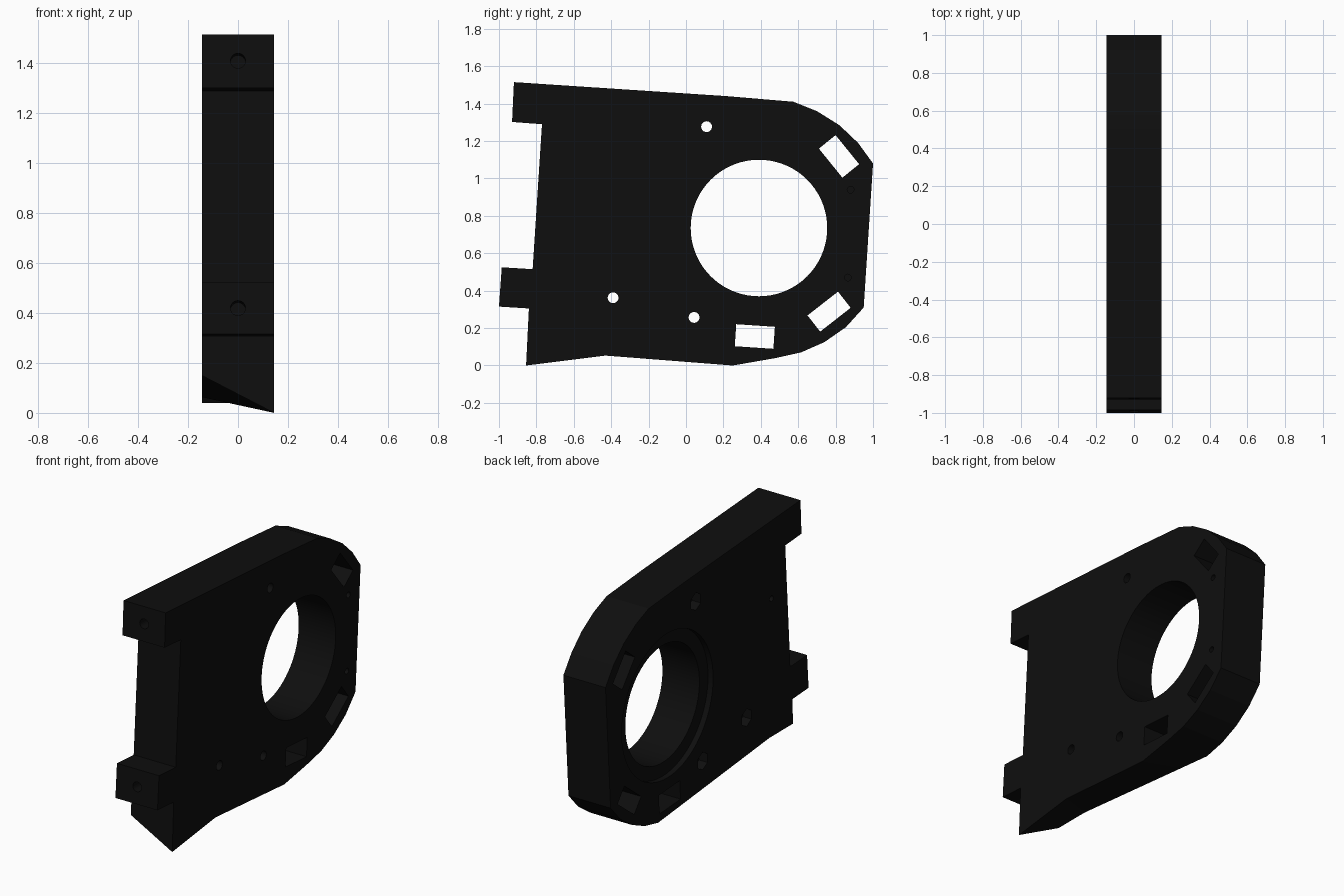
import bpy, bmesh, math
from mathutils import Matrix, Vector

cube = bpy.data.objects.get("Cube")
if cube:
    bpy.data.objects.remove(cube)

HALF = 0.145                 # half thickness along x
TILT = math.radians(-3.8)    # slight lean of the whole plate

black = bpy.data.materials.new("matte_black")
black.use_nodes = True
black.diffuse_color = (0.0045, 0.0045, 0.0045, 1)
black.node_tree.nodes["Principled BSDF"].inputs["Base Color"].default_value = black.diffuse_color


def new_object(name, bm):
    bmesh.ops.recalc_face_normals(bm, faces=bm.faces)
    mesh = bpy.data.meshes.new(name)
    bm.to_mesh(mesh)
    bm.free()
    mesh.materials.append(black)
    obj = bpy.data.objects.new(name, mesh)
    bpy.context.collection.objects.link(obj)
    return obj


# Side outline (y, z): top, rounded back, then the two front tabs
upper = [(-0.84, 0.305), (-1.0, 0.315), (-0.985, 0.525), (-0.82, 0.515),
         (-0.77, 1.29), (-0.93, 1.302), (-0.92, 1.515), (0.22, 1.44),
         (0.575, 1.41), (0.70, 1.36), (0.82, 1.285), (0.92, 1.19),
         (1.0, 1.08), (0.95, 0.31), (0.855, 0.205), (0.74, 0.125),
         (0.615, 0.07), (0.48, 0.04)]
# The bottom edge is cut at a slant, so each side has its own lower points
lower_left = [(0.25, 0.0), (-0.43, 0.053), (-0.855, 0.0)]
lower_right = [(0.25, 0.063), (-0.615, 0.15), (-0.847, 0.15)]

bm = bmesh.new()
left = [bm.verts.new((HALF, y, z)) for y, z in upper + lower_left]
right = [bm.verts.new((-HALF, y, z)) for y, z in upper + lower_right]
bm.faces.new(left)
bm.faces.new(right)
for i in range(len(left)):
    j = (i + 1) % len(left)
    bm.faces.new((left[i], left[j], right[j], right[i]))
plate = new_object("mount_plate", bm)
bpy.context.view_layer.objects.active = plate


def cut(bm):
    """Subtract a closed shape from the plate."""
    cutter = new_object("cutter", bm)
    cutter.hide_render = True
    mod = plate.modifiers.new("cut", 'BOOLEAN')
    mod.operation = 'DIFFERENCE'
    mod.solver = 'EXACT'
    mod.object = cutter
    bpy.ops.object.modifier_apply(modifier=mod.name)
    bpy.data.objects.remove(cutter)


def bore(start, end, radius, sides=24):
    start, end = Vector(start), Vector(end)
    axis = end - start
    turn = axis.to_track_quat('Z', 'Y').to_matrix().to_4x4()
    bm = bmesh.new()
    bmesh.ops.create_cone(bm, cap_ends=True, segments=sides, radius1=radius,
                          radius2=radius, depth=axis.length,
                          matrix=Matrix.Translation((start + end) / 2) @ turn)
    cut(bm)


def slot(y, z, length, height, angle, x=0, depth=0.5):
    bm = bmesh.new()
    place = Matrix.Translation((x, y, z)) @ Matrix.Rotation(angle, 4, 'X')
    bmesh.ops.create_cube(bm, size=1, matrix=place @ Matrix.Diagonal((depth, length, height, 1)))
    cut(bm)


# Large round opening with a shallow stepped seat on the right side
bore((-0.3, 0.39, 0.735), (0.3, 0.39, 0.735), 0.365, 72)
bore((-0.3, 0.39, 0.735), (-HALF + 0.035, 0.39, 0.735), 0.45, 72)

# Rectangular windows around the opening
slot(0.818, 1.118, 0.20, 0.115, math.radians(-51))
slot(0.765, 0.288, 0.207, 0.11, math.radians(38))
slot(0.368, 0.155, 0.207, 0.118, TILT)

# Screw holes with hexagonal nut recesses on the right side
for y, z in [(0.11, 1.277), (-0.39, 0.362), (0.043, 0.257)]:
    bore((-0.3, y, z), (0.3, y, z), 0.029)
    bore((-0.3, y, z), (-HALF + 0.06, y, z), 0.055, 6)

# Blind pilot holes on the left side near the back, and one on the right
for y, z in [(0.88, 0.94), (0.865, 0.47)]:
    bore((0.07, y, z), (0.3, y, z), 0.018, 16)
bore((-0.3, -0.635, 1.01), (-0.09, -0.635, 1.01), 0.018, 16)

# Bolt holes running back into the front tabs
for y, z in [(-0.925, 1.41), (-0.995, 0.42)]:
    run = Vector((0, math.cos(TILT), math.sin(TILT)))
    centre = Vector((0, y, z))
    bore(centre - run * 0.1, centre + run * 0.12, 0.03)

# Facets of the outline stay flat, round bores become smooth
plate.select_set(True)
bpy.ops.object.shade_smooth_by_angle(angle=math.radians(8))
